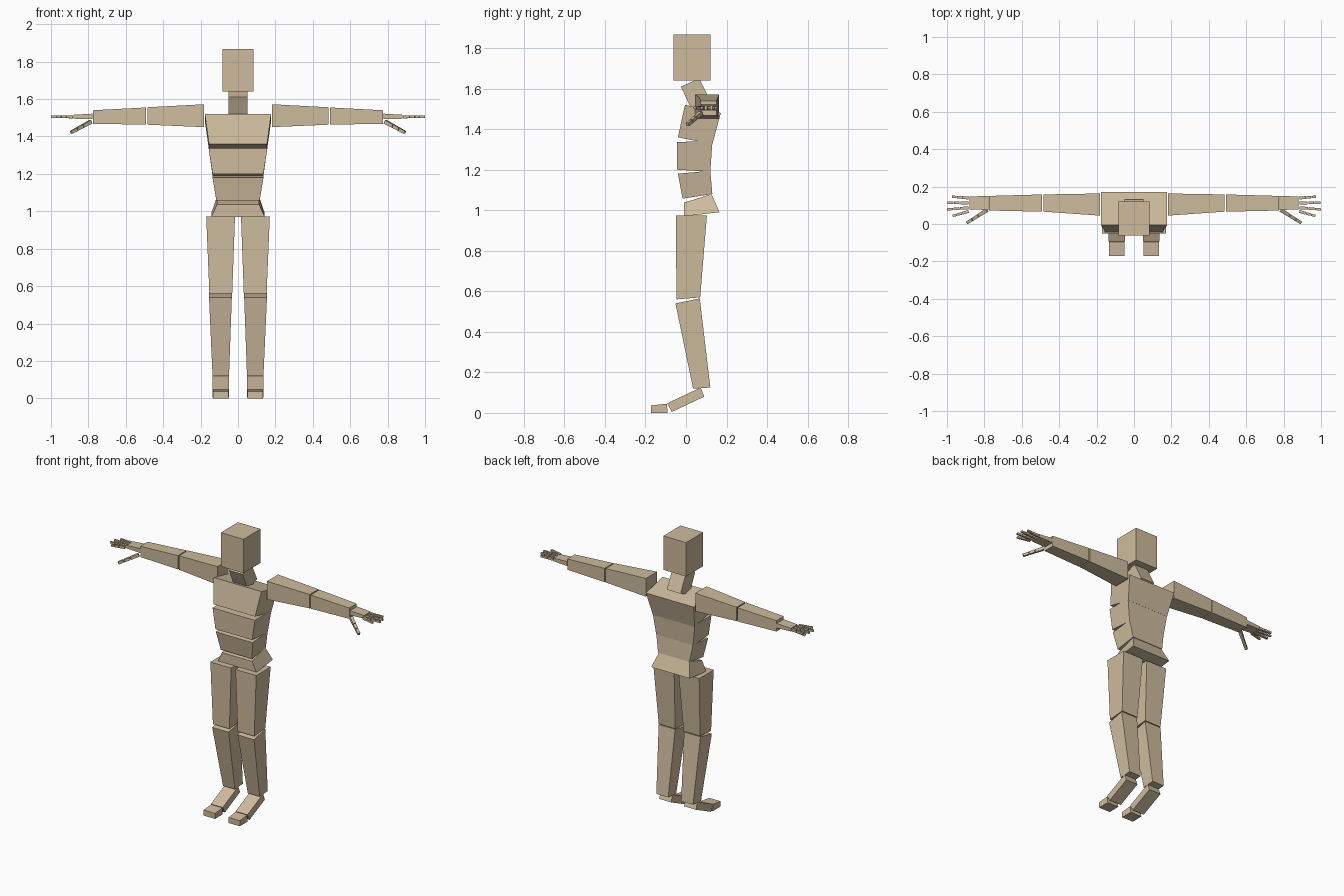
import bpy, bmesh
from mathutils import Vector

if "Cube" in bpy.data.objects:
    bpy.data.objects.remove(bpy.data.objects["Cube"])

skin = bpy.data.materials.new("tan")
skin.diffuse_color = (0.62, 0.5, 0.34, 1)
skin.use_nodes = True
skin.node_tree.nodes["Principled BSDF"].inputs["Base Color"].default_value = skin.diffuse_color


def make(name, boxes, mirror=False):
    """Object of eight-cornered blocks, each given as two four-point rings."""
    bm = bmesh.new()
    for ring_a, ring_b in boxes:
        a = [bm.verts.new(p) for p in ring_a]
        b = [bm.verts.new(p) for p in ring_b]
        bm.faces.new(a[::-1])
        bm.faces.new(b)
        for i in range(4):
            j = (i + 1) % 4
            bm.faces.new((a[i], a[j], b[j], b[i]))
    bmesh.ops.recalc_face_normals(bm, faces=bm.faces)
    mesh = bpy.data.meshes.new(name)
    bm.to_mesh(mesh)
    bm.free()
    mesh.materials.append(skin)
    ob = bpy.data.objects.new(name, mesh)
    bpy.context.collection.objects.link(ob)
    if mirror:
        ob.modifiers.new("mirror", 'MIRROR')
    return ob


def level(x0, x1, front, back):
    """Ring across the body from a front and a back (y, z) point."""
    return [(x0, *front), (x1, *front), (x1, *back), (x0, *back)]


def section(x, y0, y1, z0, z1):
    """Ring across an arm at a given x."""
    return [(x, y0, z0), (x, y1, z0), (x, y1, z1), (x, y0, z1)]


def rod(p, q, r0, r1):
    """Square tapered rod between two points."""
    p, q = Vector(p), Vector(q)
    d = (q - p).normalized()
    side = d.cross(Vector((0, 0, 1))).normalized()
    up = side.cross(d)
    return [[c + side * u * r + up * v * r
             for u, v in ((-1, -1), (1, -1), (1, 1), (-1, 1))]
            for c, r in ((p, r0), (q, r1))]


def digit(p, q, r0, r1):
    """Three rods with small gaps between the joints."""
    p, q = Vector(p), Vector(q)
    return [rod(p.lerp(q, s), p.lerp(q, e), r0 + (r1 - r0) * s, r0 + (r1 - r0) * e)
            for s, e in ((0, 0.40), (0.43, 0.70), (0.73, 1))]


# Head and trunk: half width, front point, back point for bottom then top
trunk = {
    "head": ((0.084, (-0.062, 1.64), (0.12, 1.64)), (0.084, (-0.062, 1.867), (0.12, 1.867))),
    "neck": ((0.051, (0.035, 1.48), (0.13, 1.52)), (0.051, (-0.025, 1.61), (0.065, 1.65))),
    "chest": ((0.155, (-0.04, 1.36), (0.13, 1.325)), (0.177, (-0.005, 1.52), (0.172, 1.48))),
    "upper_abdomen": ((0.136, (-0.045, 1.2), (0.12, 1.19)), (0.157, (-0.045, 1.337), (0.13, 1.34))),
    "lower_abdomen": ((0.116, (-0.017, 1.057), (0.13, 1.08)), (0.136, (-0.04, 1.18), (0.12, 1.195))),
    "pelvis": ((0.143, (-0.01, 0.97), (0.165, 0.99)), (0.112, (-0.01, 1.037), (0.126, 1.08))),
}
for name, (lo, hi) in trunk.items():
    make(name, [[level(-w, w, f, b) for w, f, b in (lo, hi)]])

# Legs: inner x, outer x, front point, back point
legs = {
    "thigh": ((0.031, 0.153, (-0.047, 0.56), (0.07, 0.57)), (0.016, 0.17, (-0.05, 0.973), (0.103, 0.973))),
    "shin": ((0.048, 0.136, (0.035, 0.12), (0.12, 0.125)), (0.033, 0.155, (-0.052, 0.54), (0.068, 0.565))),
    "foot": ((0.048, 0.136, (-0.07, 0.005), (0.09, 0.08)), (0.048, 0.136, (-0.093, 0.047), (0.072, 0.125))),
    "toes": ((0.05, 0.134, (-0.172, 0.0), (-0.09, 0.0)), (0.05, 0.134, (-0.172, 0.037), (-0.095, 0.045))),
}
for name, rings in legs.items():
    make(name, [[level(*r) for r in rings]], True)

# Arms: x, y range, z range at each end
arms = {
    "upper_arm": ((0.183, 0.045, 0.163, 1.45, 1.572), (0.485, 0.066, 0.158, 1.463, 1.556)),
    "forearm": ((0.492, 0.066, 0.158, 1.463, 1.555), (0.775, 0.072, 0.15, 1.468, 1.54)),
    "palm": ((0.777, 0.075, 0.15, 1.492, 1.522), (0.88, 0.078, 0.147, 1.495, 1.516)),
}
for name, rings in arms.items():
    make(name, [[section(*r) for r in rings]], True)

# Fingers fan out from the palm: base y, tip y, tip x
fan = ((0.139, 0.146, 0.973), (0.112, 0.114, 0.996), (0.087, 0.078, 1.0), (0.067, 0.043, 0.97))
make("fingers", [s for y0, y1, x1 in fan
                 for s in digit((0.884, y0, 1.505), (x1, y1, 1.505), 0.008, 0.006)], True)
make("thumb", digit((0.787, 0.073, 1.479), (0.892, 0.007, 1.422), 0.01, 0.008), True)
